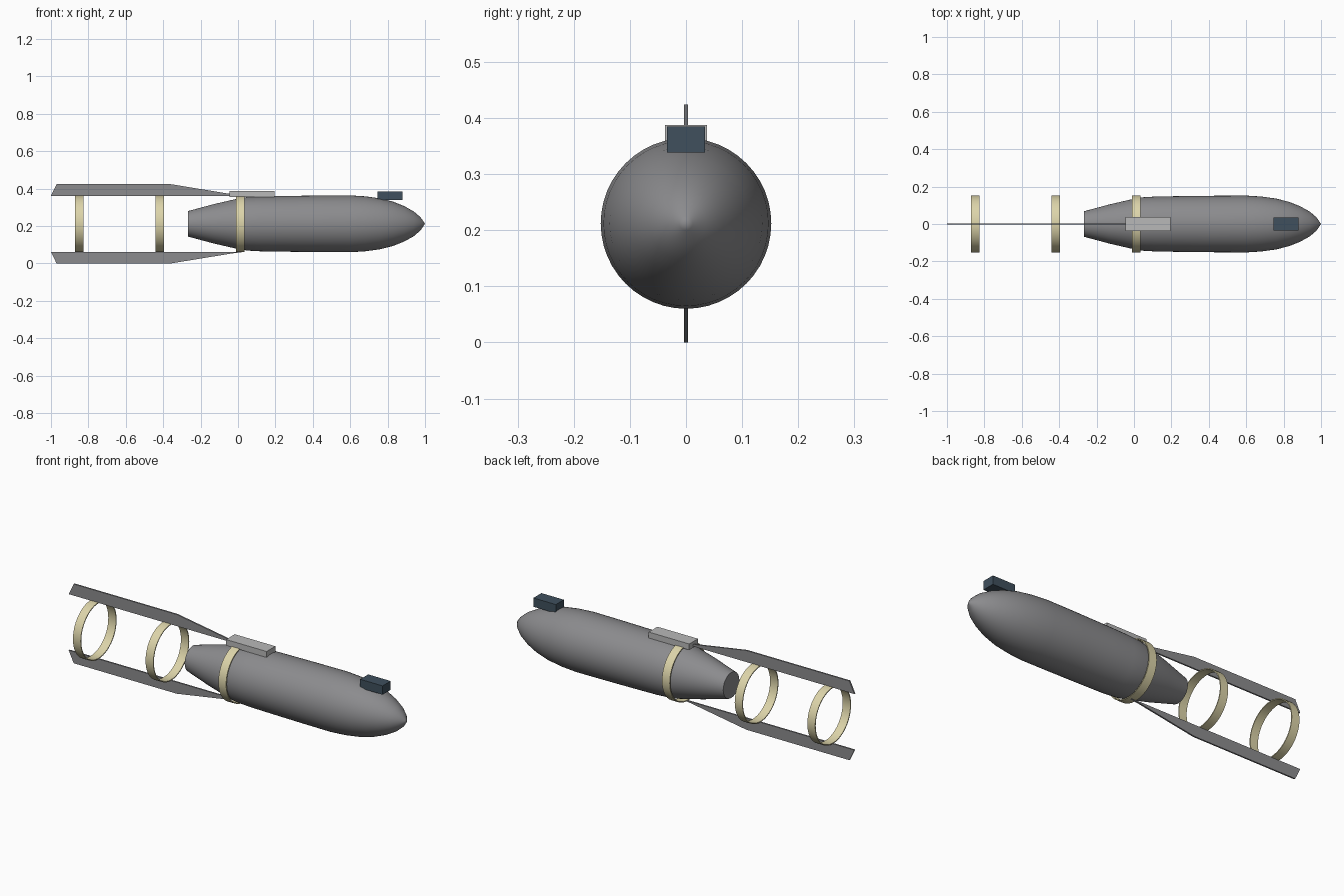
import bpy, bmesh, math

if "Cube" in bpy.data.objects:
    bpy.data.objects.remove(bpy.data.objects["Cube"])

AXIS_Z = 0.212


def material(name, rgb):
    m = bpy.data.materials.new(name)
    m.diffuse_color = (*rgb, 1)
    m.use_nodes = True
    m.node_tree.nodes["Principled BSDF"].inputs["Base Color"].default_value = m.diffuse_color
    return m


GREY = material("hull grey", (0.26, 0.26, 0.27))
LIGHT = material("light grey", (0.48, 0.48, 0.48))
CREAM = material("cream", (0.72, 0.66, 0.40))
NAVY = material("dark slate blue", (0.05, 0.08, 0.11))


def finish(name, bm, mat, smooth=True):
    bmesh.ops.recalc_face_normals(bm, faces=bm.faces)
    me = bpy.data.meshes.new(name)
    bm.to_mesh(me)
    bm.free()
    me.materials.append(mat)
    ob = bpy.data.objects.new(name, me)
    bpy.context.collection.objects.link(ob)
    if smooth:
        bpy.context.view_layer.objects.active = ob
        ob.select_set(True)
        bpy.ops.object.shade_smooth_by_angle(angle=math.radians(35))
        ob.select_set(False)
    return ob


def lathe(name, profile, mat, segments, closed=False):
    """Spin (x, radius) points around the long axis."""
    bm = bmesh.new()
    rings = []
    for x, r in profile:
        rings.append([bm.verts.new((x, r * math.sin(a), AXIS_Z + r * math.cos(a)))
                      for a in (2 * math.pi * i / segments for i in range(segments))])
    pairs = list(zip(rings, rings[1:]))
    if closed:
        pairs.append((rings[-1], rings[0]))
    for a, b in pairs:
        for i in range(segments):
            j = (i + 1) % segments
            bm.faces.new((a[i], a[j], b[j], b[i]))
    if not closed:
        bm.faces.new(rings[0])
    bmesh.ops.remove_doubles(bm, verts=bm.verts, dist=1e-5)
    return finish(name, bm, mat)


def box(name, x, y, z, mat):
    bm = bmesh.new()
    bmesh.ops.create_cube(bm, size=1)
    for v in bm.verts:
        v.co = (x[v.co.x > 0], y[v.co.y > 0], z[v.co.z > 0])
    return finish(name, bm, mat, False)


def plate(name, outline, thickness, mat):
    """Extrude an (x, z) outline across the centre plane."""
    bm = bmesh.new()
    f = bm.faces.new([bm.verts.new((x, -thickness / 2, z)) for x, z in outline])
    ext = bmesh.ops.extrude_face_region(bm, geom=[f])["geom"]
    for v in ext:
        if isinstance(v, bmesh.types.BMVert):
            v.co.y = thickness / 2
    return finish(name, bm, mat, False)


# Tapered hull with flat tail and rounded nose
lathe("hull", [(-0.268, 0.068), (-0.13, 0.105), (0.0, 0.135), (0.05, 0.143),
               (0.12, 0.147), (0.25, 0.149), (0.42, 0.151), (0.6, 0.152),
               (0.68, 0.147), (0.76, 0.136), (0.83, 0.118), (0.89, 0.094),
               (0.94, 0.066), (0.975, 0.036), (0.992, 0.012), (1.0, 0.0)], GREY, 48)

# Hoops
for i, x in enumerate((-0.848, -0.418, 0.013)):
    lathe(f"hoop_{i + 1}", [(x - 0.023, 0.152), (x + 0.023, 0.152),
                            (x + 0.023, 0.147), (x - 0.023, 0.147)], CREAM, 48, True)

# Upper and lower rails, mirrored about the long axis
for name, s in (("upper_rail", 1), ("lower_rail", -1)):
    plate(name, [(x, AXIS_Z + s * h) for x, h in
                 ((-1.0, 0.150), (-0.97, 0.212), (-0.36, 0.212),
                  (-0.03, 0.158), (0.036, 0.150))], 0.008, GREY)

# Top fittings
box("saddle_block", (-0.045, 0.195), (-0.037, 0.037), (0.355, 0.387), LIGHT)
box("nose_block", (0.747, 0.88), (-0.034, 0.034), (0.338, 0.385), NAVY)
